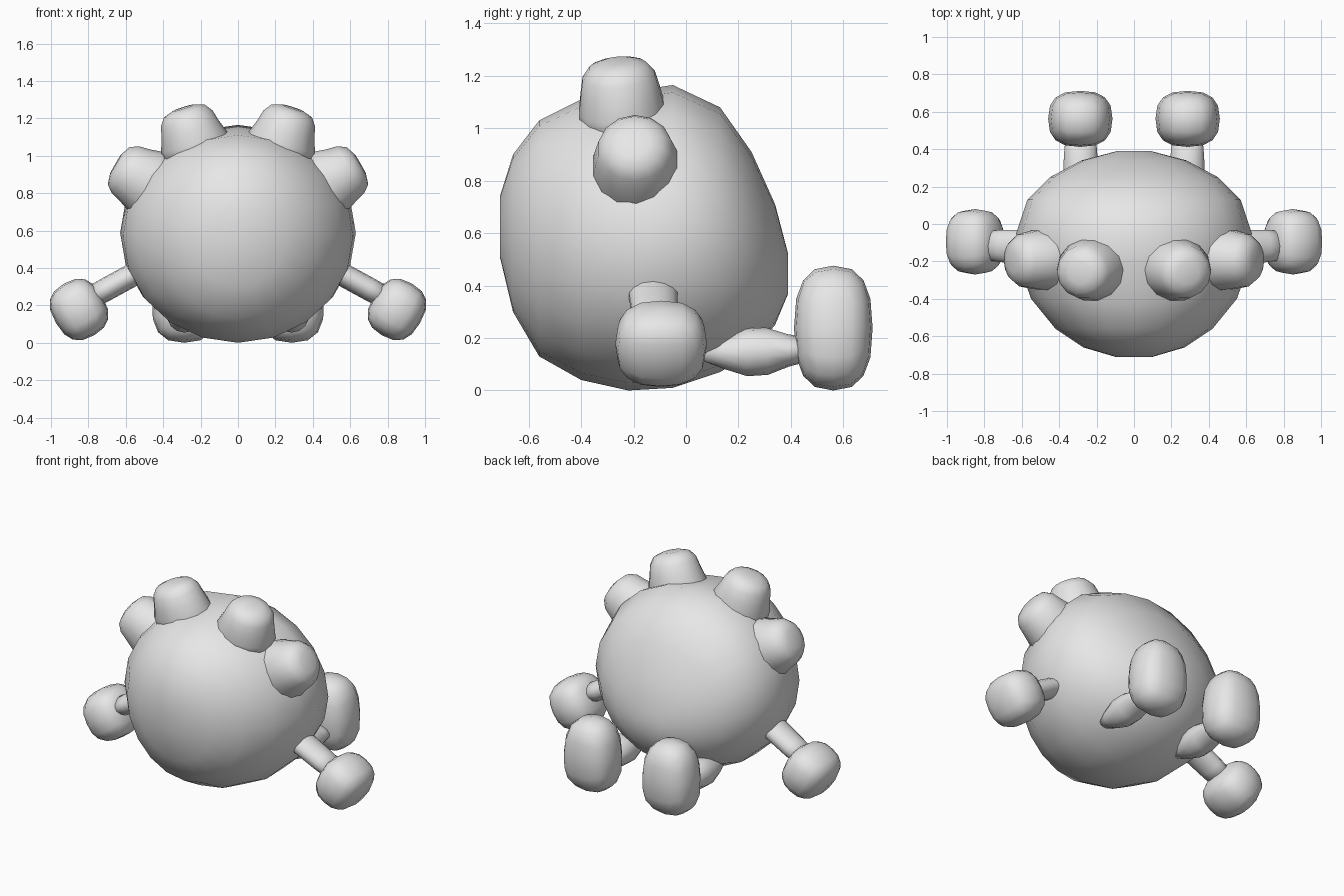
import bpy, bmesh, math
from mathutils import Vector, Matrix

if "Cube" in bpy.data.objects:
    bpy.data.objects.remove(bpy.data.objects["Cube"])

grey = bpy.data.materials.new("plain_grey")
grey.diffuse_color = (0.8, 0.8, 0.8, 1)
grey.use_nodes = True
grey.node_tree.nodes["Principled BSDF"].inputs["Base Color"].default_value = grey.diffuse_color


def finish(name, bm, mirror=False):
    """Turn a bmesh into a smooth, coloured object, mirrored across x if paired."""
    bmesh.ops.recalc_face_normals(bm, faces=bm.faces)
    me = bpy.data.meshes.new(name)
    bm.to_mesh(me)
    bm.free()
    for p in me.polygons:
        p.use_smooth = True
    me.materials.append(grey)
    ob = bpy.data.objects.new(name, me)
    bpy.context.collection.objects.link(ob)
    if mirror:
        mod = ob.modifiers.new("mirror", 'MIRROR')
        mod.use_mirror_merge = False
        mod.use_clip = False


def loft(rings):
    """Bridge rings of points and close both ends with fans."""
    bm = bmesh.new()
    loops = [[bm.verts.new(p) for p in ring] for ring in rings]
    n = len(loops[0])
    for a, b in zip(loops, loops[1:]):
        for i in range(n):
            j = (i + 1) % n
            bm.faces.new((a[i], a[j], b[j], b[i]))
    for end in (loops[0], loops[-1]):
        mid = sum((v.co for v in end), Vector()) / n
        c = bm.verts.new(mid)
        for i in range(n):
            bm.faces.new((c, end[i], end[(i + 1) % n]))
    return bm


def stub(name, base, axis, side, profile, segs=14):
    """Oval tube along axis; profile rows: distance, radius, sideways radius."""
    d = Vector(axis).normalized()
    v = Vector(side)
    v = (v - d * v.dot(d)).normalized()
    u = v.cross(d)
    rings = []
    for h, ru, rv in profile:
        c = Vector(base) + d * h
        rings.append([c + u * ru * math.cos(t) + v * rv * math.sin(t)
                      for t in (2 * math.pi * i / segs for i in range(segs))])
    finish(name, loft(rings), True)


def pad(name, centre, radii, tilt, power=2.6, taper=0.0):
    """Rounded block: a subdivided cube pushed onto a superellipsoid."""
    bm = bmesh.new()
    bmesh.ops.create_cube(bm, size=2)
    bmesh.ops.subdivide_edges(bm, edges=bm.edges[:], cuts=3, use_grid_fill=True)
    for v in bm.verts:
        v.co.normalize()
        v.co /= sum(abs(c) ** power for c in v.co) ** (1 / power)
        k = 1 - taper * v.co.z
        v.co = Vector((v.co.x * radii[0] * k, v.co.y * radii[1], v.co.z * radii[2]))
    m = Matrix.Translation(centre) @ Matrix.Rotation(math.radians(tilt), 4, 'Y')
    bmesh.ops.transform(bm, matrix=m, verts=bm.verts)
    finish(name, bm, True)


# Body: egg built from oval slices (y, low z, high z, half width)
slices = [(-0.71, 0.51, 0.74, 0.10), (-0.66, 0.30, 0.90, 0.27),
          (-0.56, 0.13, 1.03, 0.42), (-0.40, 0.04, 1.11, 0.55),
          (-0.22, 0.00, 1.14, 0.615), (-0.05, 0.01, 1.165, 0.63),
          (0.13, 0.07, 1.08, 0.57), (0.25, 0.145, 0.91, 0.45),
          (0.34, 0.25, 0.71, 0.28), (0.39, 0.37, 0.52, 0.09)]
N = 20
body = loft([[Vector((w * math.sin(t), y, (lo + hi) / 2 + (hi - lo) / 2 * math.cos(t)))
              for t in (2 * math.pi * i / N for i in range(N))]
             for y, lo, hi, w in slices])
finish("body", body)

# Rounded knobs on the crown and on the upper sides
knob = [(-0.10, 0.18, 0.165), (0.0, 0.185, 0.168), (0.07, 0.16, 0.155),
        (0.13, 0.145, 0.142), (0.172, 0.115, 0.11), (0.19, 0.06, 0.06)]
stub("top_knob", (0.235, -0.245, 1.075), (0.3, -0.09, 0.95), (0, 1, 0), knob)
stub("side_knob", (0.49, -0.19, 0.86), (0.86, -0.04, 0.5), (0, 1, 0), knob)

# Arms and hands
stub("arm", (0.44, -0.13, 0.43), (0.88, 0.04, -0.48), (0, 1, 0),
     [(0, 0.06, 0.085), (0.15, 0.062, 0.095), (0.30, 0.062, 0.088), (0.40, 0.06, 0.08)])
pad("hand", (0.85, -0.095, 0.178), (0.143, 0.175, 0.16), 30)

# Legs and upright feet
stub("leg", (0.285, 0.07, 0.14), (0, 1, 0.04), (1, 0, 0),
     [(0, 0.03, 0.04), (0.07, 0.06, 0.07), (0.16, 0.092, 0.095),
      (0.24, 0.09, 0.095), (0.32, 0.062, 0.09), (0.42, 0.04, 0.08)])
pad("foot", (0.287, 0.562, 0.238), (0.172, 0.15, 0.238), 0, 2.6, 0.08)
